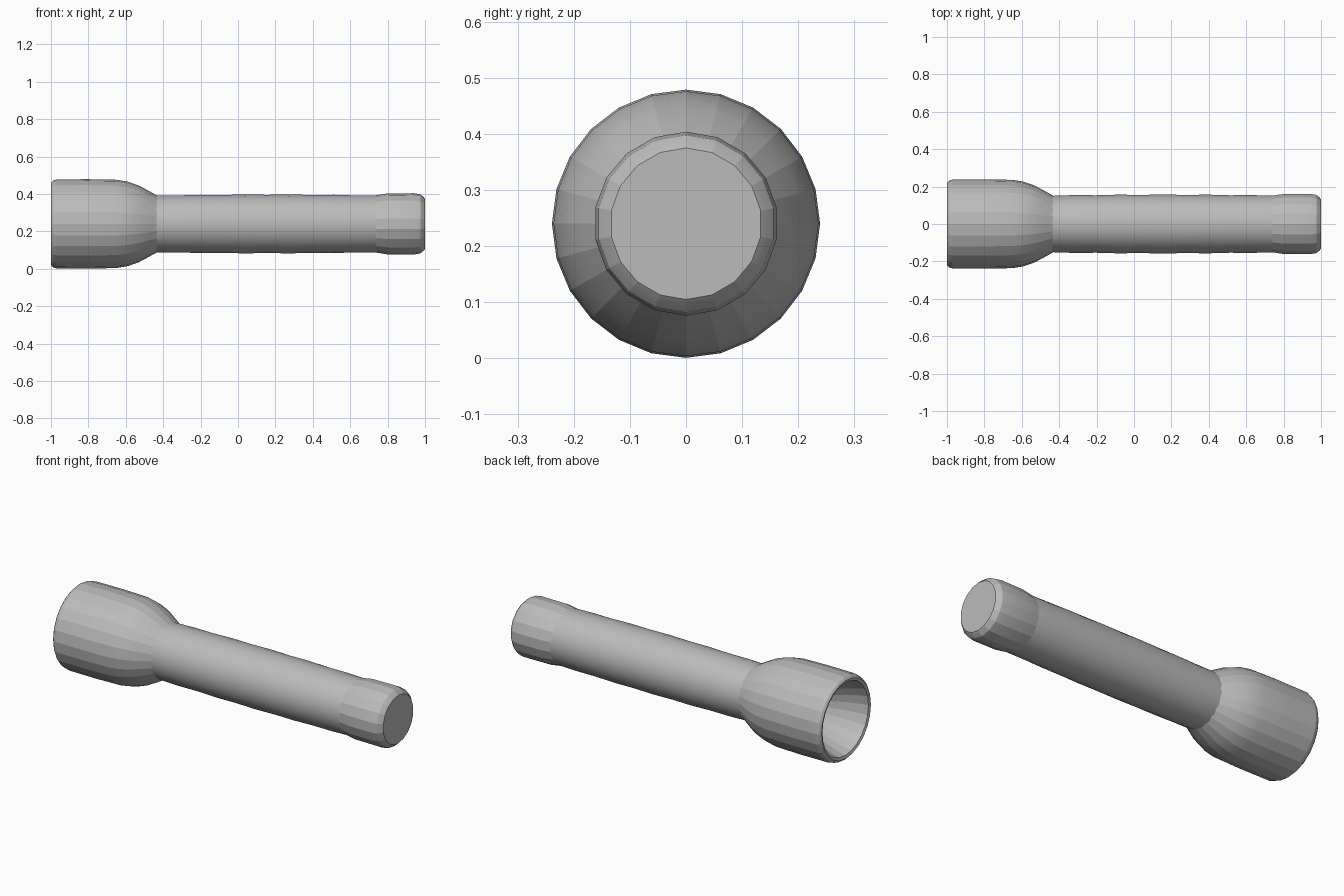
import bpy, math

cube = bpy.data.objects.get("Cube")
if cube:
    bpy.data.objects.remove(cube)

AXIS_Z = 0.24

grey = bpy.data.materials.new("metal grey")
grey.use_nodes = True
colour = (0.5, 0.5, 0.5, 1)
grey.diffuse_color = colour
grey.node_tree.nodes["Principled BSDF"].inputs["Base Color"].default_value = colour


def lathe(name, profile, sides, stagger=False, cap_start=False, cap_end=False):
    """Revolve (x, radius) points round the long axis; stagger makes diamond facets."""
    verts, faces = [], []
    for i, (x, r) in enumerate(profile):
        shift = 0.5 * (i % 2) if stagger else 0
        for k in range(sides):
            a = math.tau * (k + shift) / sides
            verts.append((x, r * math.sin(a), AXIS_Z + r * math.cos(a)))
    for i in range(len(profile) - 1):
        for k in range(sides):
            n = (k + 1) % sides
            a, b = i * sides + k, i * sides + n
            c, d = a + sides, b + sides
            if not stagger:
                faces.append((a, c, d, b))
            elif i % 2 == 0:
                faces += [(a, c, b), (b, c, d)]
            else:
                faces += [(a, c, d), (a, d, b)]
    last = (len(profile) - 1) * sides
    if cap_start:
        faces.append(tuple(range(sides)))
    if cap_end:
        faces.append(tuple(last + k for k in reversed(range(sides))))
    mesh = bpy.data.meshes.new(name)
    mesh.from_pydata(verts, [], faces)
    mesh.materials.append(grey)
    obj = bpy.data.objects.new(name, mesh)
    bpy.context.collection.objects.link(obj)
    # Consistent outward normals and soft shading over shallow facets
    bpy.ops.object.select_all(action="DESELECT")
    obj.select_set(True)
    bpy.context.view_layer.objects.active = obj
    bpy.ops.object.mode_set(mode="EDIT")
    bpy.ops.mesh.select_all(action="SELECT")
    bpy.ops.mesh.normals_make_consistent(inside=False)
    bpy.ops.object.mode_set(mode="OBJECT")
    bpy.ops.object.shade_smooth_by_angle(angle=math.radians(12))
    return obj


# Lamp head: shoulder, barrel, rolled rim and hollow reflector
lathe("lamp_head", [
    (-0.43, 0.15), (-0.48, 0.178), (-0.53, 0.205), (-0.59, 0.226), (-0.65, 0.236),
    (-0.80, 0.239), (-0.97, 0.238), (-0.99, 0.231), (-1.0, 0.22),
    (-0.995, 0.205), (-0.96, 0.198), (-0.88, 0.17), (-0.78, 0.12), (-0.70, 0.06),
], 24, cap_end=True)

# Grip tube with diamond facets
steps = 10
tube = [(-0.44 + 1.19 * i / steps, 0.153 + 0.005 * math.sin(math.pi * i / steps))
        for i in range(steps + 1)]
lathe("grip_tube", tube, 18, stagger=True, cap_start=True, cap_end=True)

# Tail cap with a sloped collar and rounded end
lathe("tail_cap", [
    (0.73, 0.152), (0.80, 0.163), (0.94, 0.164), (0.975, 0.158), (0.99, 0.146), (1.0, 0.135),
], 18, cap_start=True, cap_end=True)
